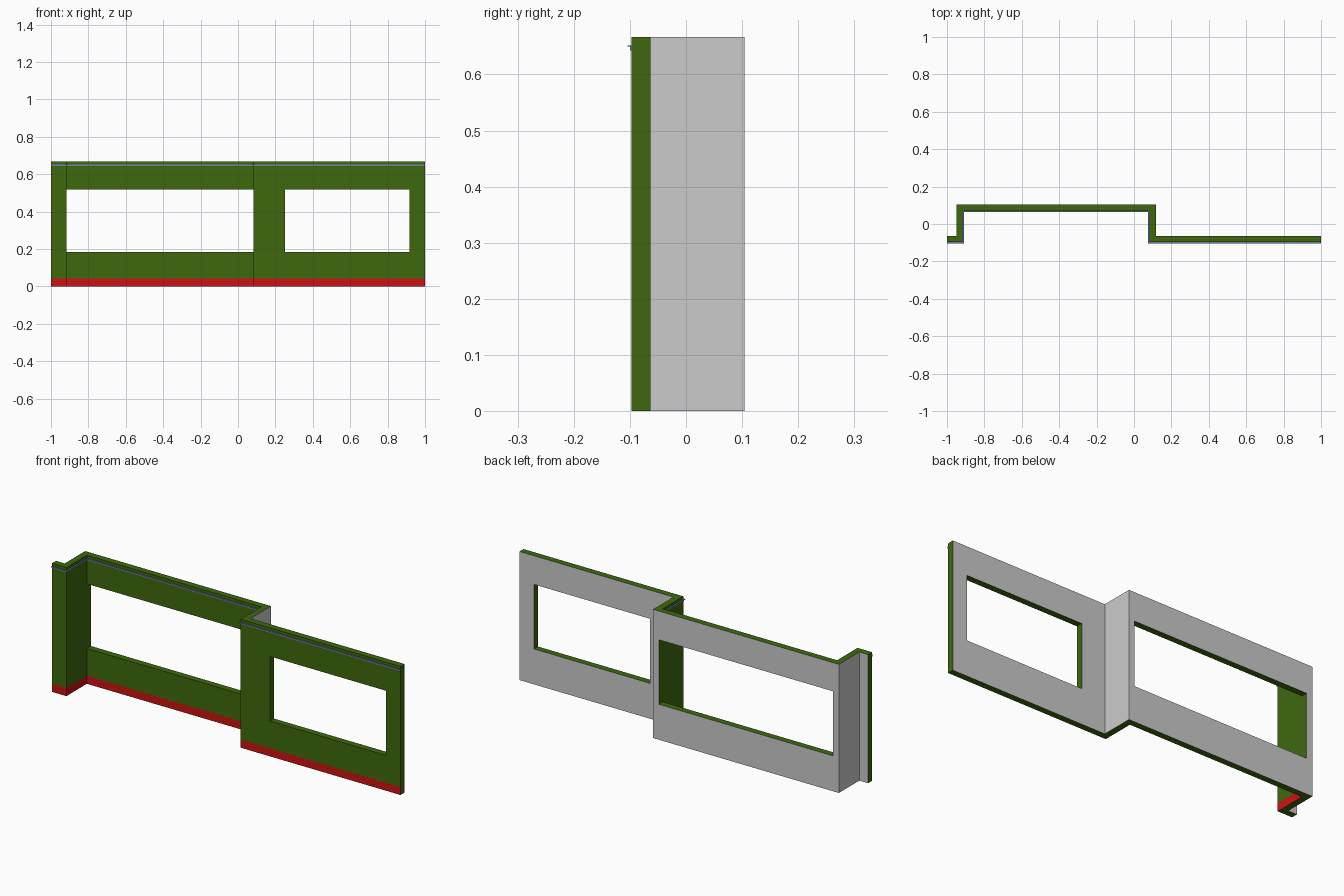
import bpy, bmesh
from mathutils import Vector

if "Cube" in bpy.data.objects:
    bpy.data.objects.remove(bpy.data.objects["Cube"])

# Main dimensions
T = 0.0333                      # wall thickness
LIP = 0.0075                    # how far the rail stands proud
YF, YR = -0.0967, 0.0708        # front faces of the forward and recessed walls
A, B = -0.9167, 0.0833          # recess ends
H, BASE = 0.6667, 0.0417
W0, W1 = 0.1833, 0.5183         # window sill and head
WINDOWS = [(A, B, YR), (0.25, 0.9167, YF)]


def material(name, rgb):
    m = bpy.data.materials.new(name)
    m.diffuse_color = (*rgb, 1)
    m.use_nodes = True
    m.node_tree.nodes["Principled BSDF"].inputs["Base Color"].default_value = m.diffuse_color
    return m


GREEN = material("green_paint", (0.048, 0.141, 0.004))
RED = material("red_skirting", (0.60, 0.006, 0.006))
BLUE = material("rail_blue", (0.16, 0.21, 0.42))


def path(d):
    """Plan line of the wall, offset d towards the back."""
    return [(-1, YF + d), (A - d, YF + d), (A - d, YR + d),
            (B + d, YR + d), (B + d, YF + d), (1, YF + d)]


def quad(bm, pts, normal, mat=0):
    pts = [Vector(p) for p in pts]
    if (pts[1] - pts[0]).cross(pts[2] - pts[0]).dot(Vector(normal)) < 0:
        pts.reverse()
    bm.faces.new([bm.verts.new(p) for p in pts]).material_index = mat


def finish(bm, name, mats):
    bmesh.ops.remove_doubles(bm, verts=bm.verts, dist=1e-5)
    me = bpy.data.meshes.new(name)
    bm.to_mesh(me)
    bm.free()
    for m in mats:
        me.materials.append(m)
    bpy.context.collection.objects.link(bpy.data.objects.new(name, me))


def sheet(bm, pts, levels, side, mats):
    """Vertical skin along a plan line, leaving the windows open."""
    for (x0, y0), (x1, y1) in zip(pts, pts[1:]):
        xs = [x0, x1]
        if y0 == y1:
            xs = sorted({x0, x1} | {x for w in WINDOWS for x in w[:2] if x0 < x < x1})
        for xa, xb in zip(xs, xs[1:]):
            mid = (xa + xb) / 2
            for i, (za, zb) in enumerate(zip(levels, levels[1:])):
                hole = y0 == y1 and za == W0 and any(
                    w[0] < mid < w[1] and abs(y0 - w[2]) < 0.05 for w in WINDOWS)
                if not hole:
                    quad(bm, [(xa, y0, za), (xb, y1, za), (xb, y1, zb), (xa, y0, zb)],
                         (side * (y1 - y0), -side * (x1 - x0), 0), mats[i])


# Wall: painted front with red skirting, grey back, green edges
bm = bmesh.new()
front, back = path(0), path(T)
sheet(bm, front, [0, BASE, W0, W1, H], 1, [1, 0, 0, 0])
sheet(bm, back, [0, W0, W1, H], -1, [2, 2, 2])
for f0, f1, b1, b0 in zip(front, front[1:], back[1:], back):
    for z, n in ((0, -1), (H, 1)):
        quad(bm, [(*p, z) for p in (f0, f1, b1, b0)], (0, 0, n))
for x in (-1, 1):
    quad(bm, [(x, YF, 0), (x, YF + T, 0), (x, YF + T, H), (x, YF, H)], (x, 0, 0))

# Window reveals
for x0, x1, y in WINDOWS:
    for x, n in ((x0, 1), (x1, -1)):
        quad(bm, [(x, y, W0), (x, y + T, W0), (x, y + T, W1), (x, y, W1)], (n, 0, 0))
    for z, n in ((W0, 1), (W1, -1)):
        quad(bm, [(x0, y, z), (x1, y, z), (x1, y + T, z), (x0, y + T, z)], (0, 0, n))
finish(bm, "wall", [GREEN, RED, None])

# Slim picture rail swept along the front near the top
profile = [(0, 0.652), (-LIP, 0.652), (-LIP, 0.650), (-0.003, 0.650),
           (-0.003, 0.643), (0, 0.643)]
bm = bmesh.new()
rings = [[bm.verts.new((*p, z)) for p in path(d)] for d, z in profile]
for r, s in zip(rings, rings[1:] + rings[:1]):
    for i in range(len(r) - 1):
        bm.faces.new((r[i], r[i + 1], s[i + 1], s[i]))
for end in (0, -1):
    bm.faces.new([r[end] for r in rings])
bmesh.ops.recalc_face_normals(bm, faces=bm.faces)
finish(bm, "picture_rail", [BLUE])
